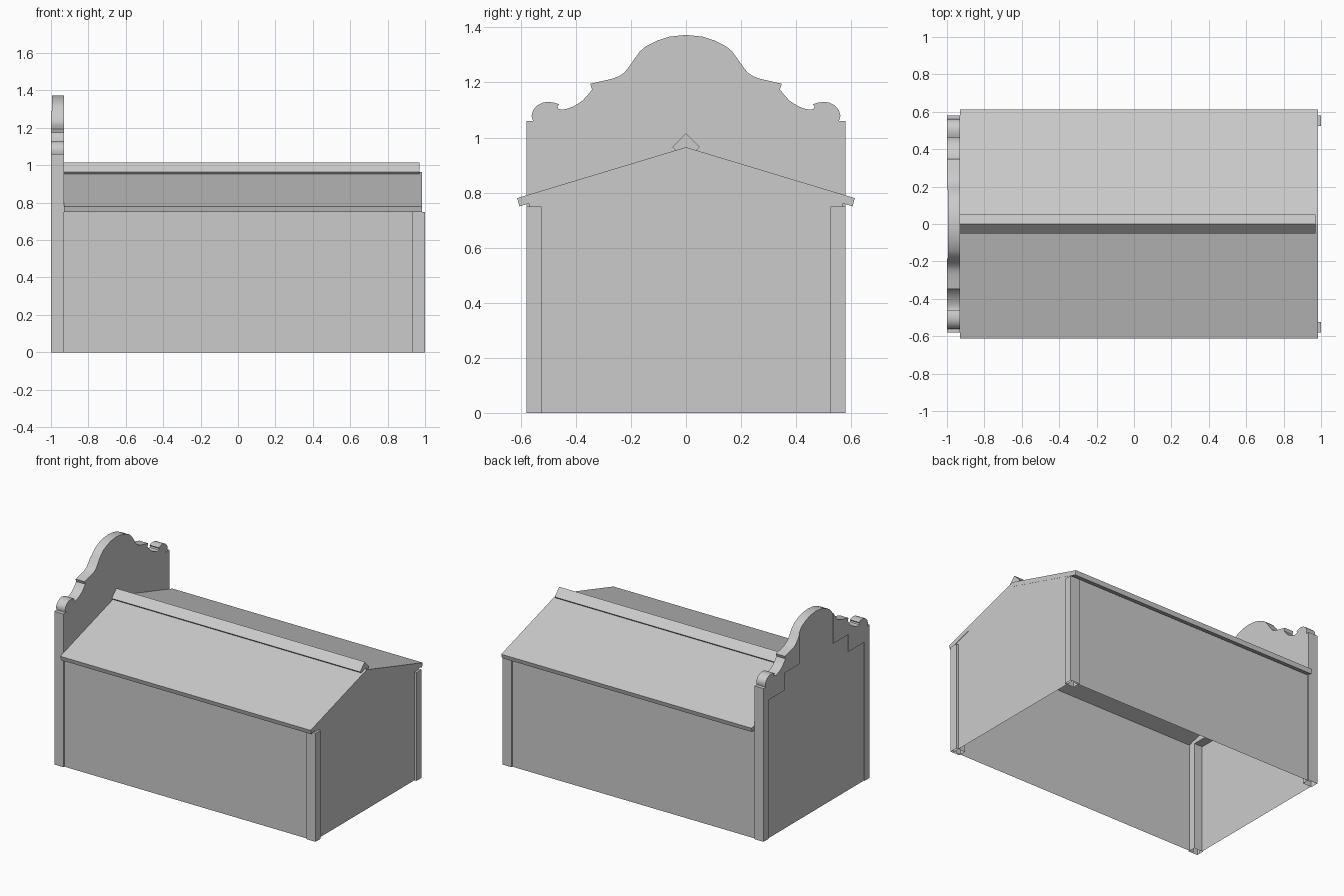
import bpy, bmesh, math

cube = bpy.data.objects.get("Cube")
if cube:
    bpy.data.objects.remove(cube, do_unlink=True)

grey = bpy.data.materials.new("plain_grey")
grey.use_nodes = True
colour = (0.6, 0.6, 0.6, 1)
grey.diffuse_color = colour
grey.node_tree.nodes["Principled BSDF"].inputs["Base Color"].default_value = colour


def finish(name, bm, smooth=False):
    bmesh.ops.recalc_face_normals(bm, faces=bm.faces)
    mesh = bpy.data.meshes.new(name)
    bm.to_mesh(mesh)
    bm.free()
    mesh.materials.append(grey)
    obj = bpy.data.objects.new(name, mesh)
    bpy.context.collection.objects.link(obj)
    if smooth:
        bpy.ops.object.select_all(action='DESELECT')
        obj.select_set(True)
        bpy.context.view_layer.objects.active = obj
        bpy.ops.object.shade_smooth_by_angle(angle=math.radians(35))
    return obj


def sweep(name, profile, x0, x1, smooth=False):
    """Extrude a (y, z) outline along x; equal ends leave a flat sheet."""
    bm = bmesh.new()
    face = bm.faces.new([bm.verts.new((x0, y, z)) for y, z in profile])
    if x1 != x0:
        new = bmesh.ops.extrude_face_region(bm, geom=[face], use_keep_orig=True)
        verts = [g for g in new["geom"] if isinstance(g, bmesh.types.BMVert)]
        bmesh.ops.translate(bm, verts=verts, vec=(x1 - x0, 0, 0))
    return finish(name, bm, smooth)


def mirrored(half):
    """Complete an outline whose half runs from the middle to +y."""
    return half + [(-y, z) for y, z in reversed(half) if y > 0]


def post(name, x0, x1, side, height):
    """Corner post with an open underside."""
    bm = bmesh.new()
    bmesh.ops.create_cube(bm, size=1)
    for v in bm.verts:
        v.co = (x1 if v.co.x > 0 else x0,
                side * (0.58 if v.co.y > 0 else 0.525),
                height if v.co.z > 0 else 0)
    base = [f for f in bm.faces if all(v.co.z < 0.01 for v in f.verts)]
    bmesh.ops.delete(bm, geom=base, context='FACES_ONLY')
    finish(name, bm)


# Scrolled outline of the ornamental gable
arch = [(0, 1.373), (0.062, 1.366), (0.105, 1.352), (0.145, 1.332), (0.167, 1.313)]
scroll = [(0.185, 1.289), (0.207, 1.257), (0.225, 1.235), (0.245, 1.222),
          (0.27, 1.213), (0.31, 1.204), (0.348, 1.195), (0.341, 1.175),
          (0.358, 1.153), (0.377, 1.133), (0.405, 1.115), (0.43, 1.105),
          (0.45, 1.101), (0.463, 1.104), (0.467, 1.113), (0.461, 1.121),
          (0.48, 1.127), (0.50, 1.13), (0.52, 1.127), (0.54, 1.117),
          (0.555, 1.1), (0.561, 1.08), (0.556, 1.061)]
sweep("ornamental_gable",
      mirrored(arch + scroll + [(0.53, 1.05), (0.575, 1.05), (0.575, 0.75)]),
      -0.994, -0.931, True)

# Raised scroll plates with stepped lower edges, and corner posts
steps = [(0.525, 1.05), (0.525, 0.96), (0.35, 0.96), (0.35, 1.08), (0.185, 1.08)]
for side, word in ((1, "back"), (-1, "front")):
    sweep(word + "_scroll", [(side * y, z) for y, z in scroll + steps],
          -1.0, -0.99, True)
    post(word + "_gable_post", -1.0, -0.93, side, 1.06)
    post(word + "_end_post", 0.93, 1.0, side, 0.75)

    # Thin long wall
    bm = bmesh.new()
    bm.faces.new([bm.verts.new((x, side * 0.57, z))
                  for x, z in ((-0.96, 0), (0.96, 0), (0.96, 0.757), (-0.96, 0.757))])
    finish(word + "_wall", bm)

# Thin end walls
sweep("gable_lower_wall", mirrored([(0.55, 0.76), (0.55, 0)]), -0.994, -0.994)
sweep("end_wall", mirrored([(0, 0.95), (0.57, 0.765), (0.57, 0)]), 0.984, 0.984)

# Pitched roof and ridge cap
sweep("roof", [(0, 0.965), (0.613, 0.78), (0.605, 0.75), (0, 0.934),
               (-0.605, 0.75), (-0.613, 0.78)], -0.931, 0.985)
sweep("ridge_cap", mirrored([(0, 1.016), (0.05, 0.965), (0.038, 0.953)]),
      -0.931, 0.97)
